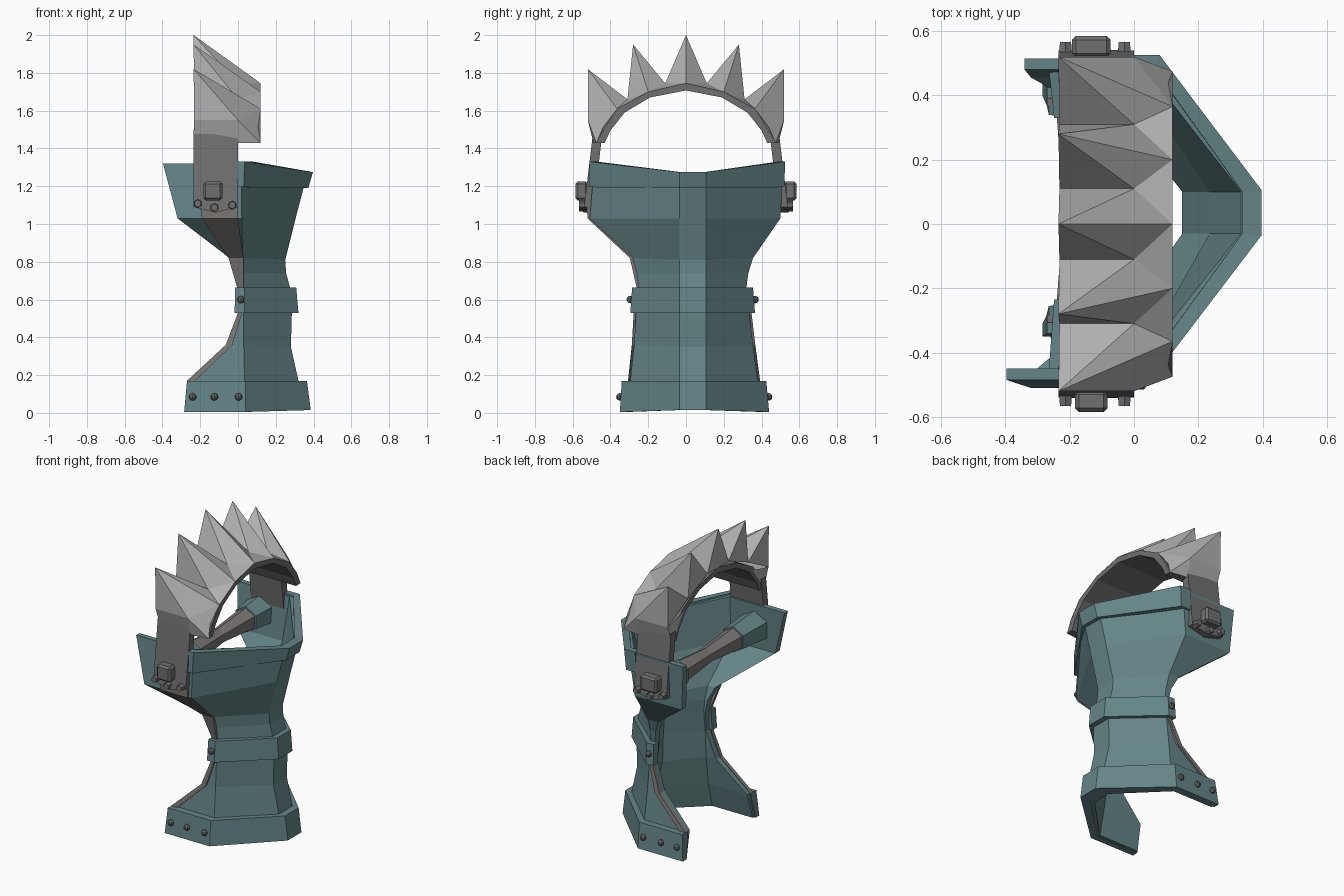
import bpy, bmesh, math
from mathutils import Matrix, Vector

if "Cube" in bpy.data.objects:
    bpy.data.objects.remove(bpy.data.objects["Cube"])


def material(name, rgb):
    m = bpy.data.materials.new(name)
    m.diffuse_color = (*rgb, 1)
    m.use_nodes = True
    m.node_tree.nodes["Principled BSDF"].inputs["Base Color"].default_value = m.diffuse_color
    return m


TEAL = material("teal plate", (0.13, 0.235, 0.245))
STEEL = material("band grey", (0.165, 0.162, 0.162))
SPIKE = material("spike grey", (0.44, 0.44, 0.44))
STRAP = material("strap grey", (0.20, 0.185, 0.18))
RIVET = material("rivet dark grey", (0.11, 0.11, 0.11))


def finish(name, bm, mat):
    bmesh.ops.recalc_face_normals(bm, faces=bm.faces)
    me = bpy.data.meshes.new(name)
    bm.to_mesh(me)
    bm.free()
    me.materials.append(mat)
    ob = bpy.data.objects.new(name, me)
    bpy.context.collection.objects.link(ob)
    return ob


def loft(name, rings, mat):
    """Closed solid through rings of equal point count."""
    bm = bmesh.new()
    rows = [[bm.verts.new(p) for p in r] for r in rings]
    n = len(rows[0])
    for a, b in zip(rows, rows[1:]):
        for i in range(n):
            j = (i + 1) % n
            bm.faces.new((a[i], a[j], b[j], b[i]))
    # caps: quads between the outer half and the inner half of the ring
    for r in (rows[0], rows[-1]):
        for i in range(n // 2 - 1):
            bm.faces.new((r[i], r[i + 1], r[n - 2 - i], r[n - 1 - i]))
    return finish(name, bm, mat)


def c_ring(z, zb, ex, cx, lo, hi, bx, ts, tb, cx2=None, ex2=None):
    """C-shaped section, open to -x: edge, corner, flat back, corner, edge."""
    c2 = cx if cx2 is None else cx2
    e2 = ex if ex2 is None else ex2
    outer = [(ex, lo, z), (cx, lo, z), (bx, -0.035, zb), (bx, 0.105, zb),
             (c2, hi, z), (e2, hi, z)]
    inner = [(e2, hi - ts, z), (c2 - 0.018, hi - ts, z), (bx - tb, 0.10, zb),
             (bx - tb, -0.03, zb), (cx - 0.018, lo + ts, z), (ex, lo + ts, z)]
    return outer + inner


# main forearm shell
loft("gauntlet_shell", [
    c_ring(0.008, 0.018, -0.275, 0.035, -0.335, 0.425, 0.35, 0.04, 0.07),
    c_ring(0.17, 0.17, -0.265, 0.035, -0.295, 0.38, 0.32, 0.04, 0.08),
    c_ring(0.36, 0.35, -0.06, 0.03, -0.275, 0.355, 0.28, 0.05, 0.09),
    c_ring(0.53, 0.53, 0.005, 0.03, -0.265, 0.335, 0.285, 0.05, 0.10),
    c_ring(0.665, 0.665, 0.0, 0.03, -0.25, 0.32, 0.275, 0.05, 0.10),
    c_ring(0.74, 0.74, -0.01, 0.028, -0.26, 0.33, 0.255, 0.05, 0.10),
    c_ring(0.82, 0.81, -0.045, 0.025, -0.285, 0.355, 0.25, 0.05, 0.10),
    c_ring(1.03, 1.03, -0.32, 0.02, -0.51, 0.50, 0.305, 0.045, 0.07),
    c_ring(1.32, 1.27, -0.397, 0.015, -0.485, 0.515, 0.368, 0.035, 0.035, 0.055, -0.34),
], TEAL)

# raised bands: base, waist and upper rim
loft("base_band", [
    c_ring(0.005, 0.015, -0.285, 0.04, -0.35, 0.44, 0.385, 0.04, 0.07),
    c_ring(0.17, 0.17, -0.27, 0.04, -0.34, 0.425, 0.365, 0.06, 0.09),
], TEAL)
loft("waist_band", [
    c_ring(0.53, 0.53, -0.018, 0.035, -0.295, 0.365, 0.32, 0.05, 0.1),
    c_ring(0.665, 0.665, -0.015, 0.035, -0.285, 0.355, 0.308, 0.05, 0.1),
], TEAL)
loft("rim_band", [
    c_ring(1.195, 1.19, 0.0, 0.03, -0.515, 0.52, 0.372, 0.04, 0.04, 0.07),
    c_ring(1.33, 1.275, 0.0, 0.035, -0.51, 0.525, 0.397, 0.04, 0.06, 0.08),
], TEAL)


# grey straps lying along the open edges
def strap(name, pts):
    rings = []
    for x0, x1, y, z in pts:
        s = -1 if y < 0 else 1
        rings.append([(x0, y + s * 0.012, z), (x1, y + s * 0.012, z),
                      (x1, y - s * 0.012, z), (x0, y - s * 0.012, z)])
    loft(name, rings, STRAP)


strap("lower_strap_front", [(-0.27, -0.225, -0.295, 0.17), (-0.065, -0.03, -0.275, 0.36),
                            (0.0, 0.022, -0.265, 0.53)])
strap("lower_strap_rear", [(-0.27, -0.225, 0.38, 0.17), (-0.065, -0.03, 0.355, 0.36),
                           (0.0, 0.022, 0.335, 0.53)])
strap("upper_strap_front", [(-0.005, 0.028, -0.25, 0.665), (-0.05, 0.028, -0.285, 0.82),
                            (-0.19, 0.0, -0.51, 1.03), (-0.2, 0.0, -0.512, 1.09)])

# knuckle arch: thin curved band under the spikes
half_out = [(0.475, 1.43), (0.44, 1.51), (0.365, 1.61), (0.2, 1.70), (0, 1.745)]
half_in = [(0.43, 1.43), (0.4, 1.495), (0.325, 1.59), (0.19, 1.67), (0, 1.707)]


def full(half):
    return [(-y, z) for y, z in half] + [p for p in reversed(half[:-1])]


loft("knuckle_arch", [[(-0.23, *o), (0.119, *o), (0.119, *i), (-0.23, *i)]
                      for o, i in zip(full(half_out), full(half_in))], STEEL)

# spikes: five leaning wedges sharing valleys
tips = full([(0.52, 1.82), (0.28, 1.95), (0, 2.0)])
fronts = full([(0.365, 1.61), (0.2, 1.70), (0, 1.745)])
valleys = [(-0.52, 1.55), (-0.31, 1.66), (-0.11, 1.745), (0.11, 1.745), (0.31, 1.66), (0.52, 1.55)]
bm = bmesh.new()
T = [bm.verts.new((-0.235, *p)) for p in tips]
F = [bm.verts.new((0.12, *p)) for p in fronts]
M = [bm.verts.new((0.0, *p)) for p in valleys]
B = [bm.verts.new((-0.232, *p)) for p in valleys]
for k in range(5):
    for tri in ((B[k], M[k], T[k]), (M[k], F[k], T[k]), (F[k], M[k + 1], T[k]),
                (M[k + 1], B[k + 1], T[k]), (B[k + 1], B[k], T[k])):
        bm.faces.new(tri)
    if k:
        bm.faces.new((F[k - 1], F[k], M[k]))
for s, i, f in ((-1, 0, 0), (1, 5, 4)):
    e = bm.verts.new((0.12, s * 0.475, 1.43))
    b = bm.verts.new((-0.232, s * 0.475, 1.43))
    m = bm.verts.new((0.0, s * 0.49, 1.43))
    n = bm.verts.new((-0.232, s * 0.36, 1.59))
    bm.faces.new((F[f], M[i], e))
    bm.faces.new((M[i], m, e))
    bm.faces.new((M[i], B[i], b, m))
    bm.faces.new((B[i], n, b))
finish("knuckle_spikes", bm, SPIKE)


# small fittings
def cone(name, loc, r1, r2, depth, axis, seg, mat):
    bm = bmesh.new()
    rot = Vector((0, 0, 1)).rotation_difference(Vector(axis)).to_matrix().to_4x4()
    bmesh.ops.create_cone(bm, cap_ends=True, segments=seg, radius1=r1, radius2=r2,
                          depth=depth, matrix=Matrix.Translation(loc) @ rot)
    return finish(name, bm, mat)


def rivet(name, x, y, z):
    bm = bmesh.new()
    bmesh.ops.create_uvsphere(bm, u_segments=8, v_segments=6, radius=0.02,
                              matrix=Matrix.Translation((x, y, z)))
    finish(name, bm, RIVET)


GX, GZ = -0.175, 1.17   # grip axis
for s, side in ((-1, "front"), (1, "rear")):
    # arch legs with pointed lower end, leaning inwards
    outline = [(-0.235, 1.09), (-0.12, 1.06), (0, 1.09), (0, 1.5), (-0.235, 1.5)]
    bm = bmesh.new()
    o, i = [[bm.verts.new((x, s * (0.543 - 0.12 * (z - 1.06) - d), z)) for x, z in outline]
            for d in (0, 0.05)]
    bm.faces.new(o)
    bm.faces.new(i)
    for k in range(5):
        j = (k + 1) % 5
        bm.faces.new((o[k], o[j], i[j], i[k]))
    finish("arch_leg_" + side, bm, STEEL)

    # bevelled block on the leg
    bm = bmesh.new()
    bmesh.ops.create_cube(bm, size=1, matrix=Matrix.Translation((-0.133, s * 0.552, 1.175))
                          @ Matrix.Diagonal((0.1 if s < 0 else 0.12, 0.066, 0.1, 1)))
    bmesh.ops.bevel(bm, geom=bm.edges[:], offset=0.012, segments=1, affect='EDGES')
    finish("leg_block_" + side, bm, STEEL)

    # leg bolts
    for x, z in ((-0.213, 1.108), (-0.125, 1.087), (-0.03, 1.1)):
        cone("leg_bolt", (x, s * 0.546, z), 0.024, 0.02, 0.04, (0, s, 0), 6, STEEL)

    # grip mounts against the inner walls, and the bar flaring towards them
    wall, inner = (-0.47, -0.235) if s < 0 else (0.49, 0.33)
    cone("grip_mount_" + side, (GX, (wall + inner) / 2, GZ), 0.105, 0.085,
         abs(wall - inner), (0, -s, 0), 6, TEAL)
    cone("grip_bar_" + side, (GX, (inner + 0.045) / 2, GZ), 0.05, 0.075,
         abs(inner - 0.045), (0, s, 0), 6, STRAP)

    # rivets on base and waist bands
    for x in (-0.24, -0.125, 0.003):
        rivet("base_rivet", x, -0.35 if s < 0 else 0.437, 0.085)
    rivet("waist_rivet", 0.015, -0.295 if s < 0 else 0.365, 0.6)
